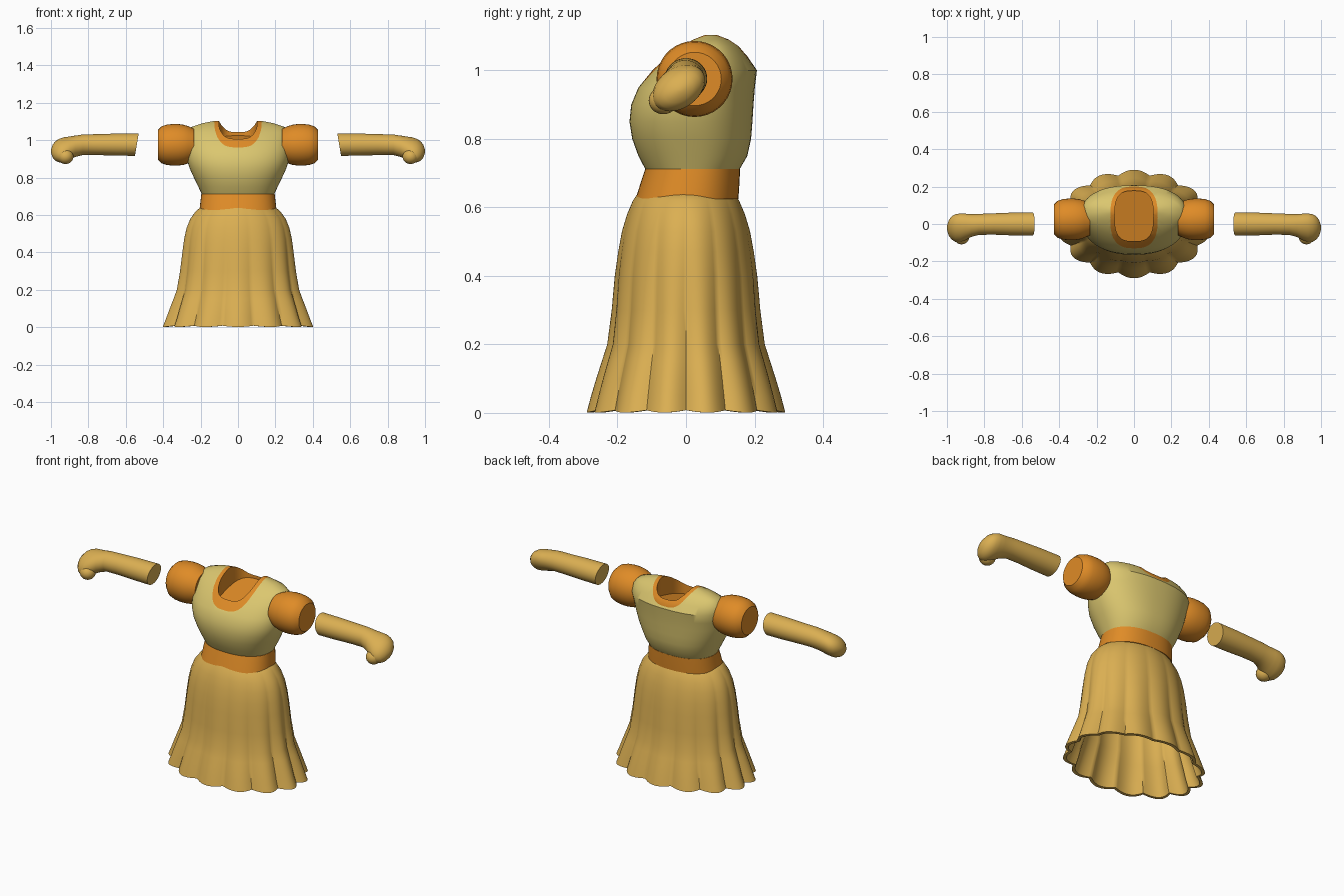
import bpy, bmesh, math

if "Cube" in bpy.data.objects:
    bpy.data.objects.remove(bpy.data.objects["Cube"])


def material(name, rgb):
    m = bpy.data.materials.new(name)
    m.diffuse_color = (*rgb, 1)
    m.use_nodes = True
    m.node_tree.nodes["Principled BSDF"].inputs["Base Color"].default_value = m.diffuse_color
    return m


TAN = material("golden tan", (0.71, 0.43, 0.085))
ORANGE = material("warm orange", (0.74, 0.26, 0.02))
CREAM = material("pale yellow", (0.71, 0.57, 0.16))


def loft(name, rings, mat):
    """Closed solid through a list of equally sized point rings."""
    bm = bmesh.new()
    loops = [[bm.verts.new(p) for p in ring] for ring in rings]
    n = len(loops[0])
    for a, b in zip(loops, loops[1:]):
        for i in range(n):
            bm.faces.new((a[i], a[(i + 1) % n], b[(i + 1) % n], b[i]))
    bm.faces.new(loops[0])
    bm.faces.new(loops[-1])
    bmesh.ops.recalc_face_normals(bm, faces=bm.faces)
    me = bpy.data.meshes.new(name)
    bm.to_mesh(me)
    bm.free()
    me.materials.append(mat)
    ob = bpy.data.objects.new(name, me)
    bpy.context.collection.objects.link(ob)
    return ob


def activate(ob):
    bpy.ops.object.select_all(action='DESELECT')
    ob.select_set(True)
    bpy.context.view_layer.objects.active = ob


def smooth(ob, deg=38):
    activate(ob)
    bpy.ops.object.shade_smooth_by_angle(angle=math.radians(deg))


def boolean(ob, cutter, op):
    activate(ob)
    mod = ob.modifiers.new("cut", 'BOOLEAN')
    mod.object, mod.operation, mod.solver = cutter, op, 'EXACT'
    bpy.ops.object.modifier_apply(modifier=mod.name)


def power(v, e):
    return math.copysign(abs(v) ** (2 / e), v)


def oval(rx, front, back, z, n=72, e=2.3, slope=0.0):
    """Horizontal superellipse ring; slope tilts it towards the back."""
    cy, ry = (front + back) / 2, (back - front) / 2
    pts = []
    for i in range(n):
        t = 2 * math.pi * i / n
        y = ry * power(math.sin(t), e)
        pts.append((rx * power(math.cos(t), e), cy + y, z + slope * y))
    return pts


# Skirt: pleated outer wall, hem, inner wall
SKIRT = [(0.645, 0.195, 0.138), (0.62, 0.226, 0.155), (0.58, 0.257, 0.172),
         (0.53, 0.278, 0.187), (0.47, 0.292, 0.198), (0.40, 0.302, 0.208),
         (0.30, 0.315, 0.217), (0.20, 0.333, 0.230), (0.15, 0.352, 0.246),
         (0.10, 0.372, 0.262), (0.05, 0.391, 0.277), (0.005, 0.411, 0.29)]


def pleats(z, rx, ry, inset=0.0, n=168):
    depth = 0.012 + 0.075 * max(0.0, 1 - z / 0.6) ** 1.3
    if z > 0.6:
        depth = 0.003
    pts = []
    for i in range(n):
        t = 2 * math.pi * i / n
        lobe = abs(math.cos(7 * (t - math.pi / 2)))
        k = 1 - depth * (1 - lobe)
        hem = 0.007 * (1 - lobe) - 0.004 if z < 0.03 else 0
        pts.append(((rx - inset) * k * math.cos(t),
                    (ry - inset) * k * math.sin(t), z + hem))
    return pts


outer = [pleats(*s) for s in SKIRT]
inner = [pleats(*s, inset=0.018) for s in reversed(SKIRT[1:])]
smooth(loft("skirt", outer + inner, TAN), 45)

# Waistband
smooth(loft("waistband", [oval(0.206, -0.147, 0.153, 0.625),
                          oval(0.201, -0.133, 0.156, 0.67),
                          oval(0.196, -0.119, 0.158, 0.712)], ORANGE))

# Bodice and the collar band that is cut from the same body
BODY = [(0.712, 0.194, -0.119, 0.157), (0.75, 0.212, -0.139, 0.179),
        (0.80, 0.236, -0.157, 0.190), (0.85, 0.259, -0.165, 0.194),
        (0.90, 0.274, -0.160, 0.197), (0.95, 0.280, -0.139, 0.201),
        (1.00, 0.283, -0.098, 0.207), (1.04, 0.278, -0.060, 0.180),
        (1.07, 0.250, -0.020, 0.157), (1.09, 0.190, 0.015, 0.130),
        (1.103, 0.125, 0.045, 0.100)]


def body(name, mat):
    return loft(name, [oval(rx, f, b, z) for z, rx, f, b in BODY], mat)


bodice = body("bodice", CREAM)
collar = body("neckline_band", ORANGE)
band_cut = loft("band_cutter", [oval(0.127, -0.13, 0.2, 0.958, 60, 2.8, 0.25),
                                oval(0.127, -0.13, 0.2, 1.2, 60, 2.8)], ORANGE)
neck_cut = loft("neck_cutter", [oval(0.103, -0.092, 0.178, 0.99, 60, 3, 0.25),
                                oval(0.103, -0.092, 0.178, 1.2, 60, 3)], ORANGE)
boolean(bodice, band_cut, 'DIFFERENCE')
boolean(collar, band_cut, 'INTERSECT')
boolean(collar, neck_cut, 'DIFFERENCE')
for cutter in (band_cut, neck_cut):
    bpy.data.objects.remove(cutter)
smooth(bodice)
smooth(collar)


def limb_ring(side, x, cy, cz, ry, rz, tilt=0.0, slant=0.0, n=36):
    """Ring across the x axis, optionally sheared."""
    pts = []
    for i in range(n):
        t = 2 * math.pi * i / n
        y, z = ry * math.cos(t), rz * math.sin(t)
        pts.append((side * (x - slant * z), cy + y, cz + z + tilt * y))
    return pts


SLEEVE = [(0.235, 0.085), (0.265, 0.099), (0.29, 0.107), (0.32, 0.111),
          (0.35, 0.111), (0.38, 0.108), (0.408, 0.099), (0.429, 0.078)]
# x, centre y, centre z, radius y, radius z, tilt, slant
ARM = [(0.541, 0, 0.976, 0.062, 0.060, 0, 0.17),
       (0.65, 0, 0.976, 0.061, 0.059),
       (0.75, 0, 0.976, 0.057, 0.056),
       (0.83, -0.002, 0.975, 0.056, 0.055),
       (0.87, -0.008, 0.967, 0.061, 0.057, 0.1),
       (0.90, -0.015, 0.958, 0.070, 0.060, 0.2),
       (0.93, -0.021, 0.949, 0.077, 0.063, 0.28),
       (0.955, -0.022, 0.944, 0.074, 0.060, 0.28),
       (0.975, -0.021, 0.942, 0.062, 0.050, 0.28),
       (0.99, -0.021, 0.941, 0.042, 0.034, 0.28),
       (0.998, -0.021, 0.941, 0.018, 0.014, 0.28),
       (1.0, -0.021, 0.941, 0.003, 0.003)]

# Puff sleeves, detached arms with mitten hands and thumbs
for side, label in ((1, "left"), (-1, "right")):
    smooth(loft("puff_sleeve_" + label,
                [limb_ring(side, x, 0.025, 0.975, r, r) for x, r in SLEEVE],
                ORANGE))
    smooth(loft("arm_" + label, [limb_ring(side, *s) for s in ARM], TAN))
    bpy.ops.mesh.primitive_uv_sphere_add(
        segments=24, ring_count=14, location=(side * 0.922, -0.066, 0.912))
    thumb = bpy.context.object
    thumb.name = "thumb_" + label
    thumb.scale = (0.042, 0.043, 0.04)
    thumb.data.materials.append(TAN)
    smooth(thumb)
